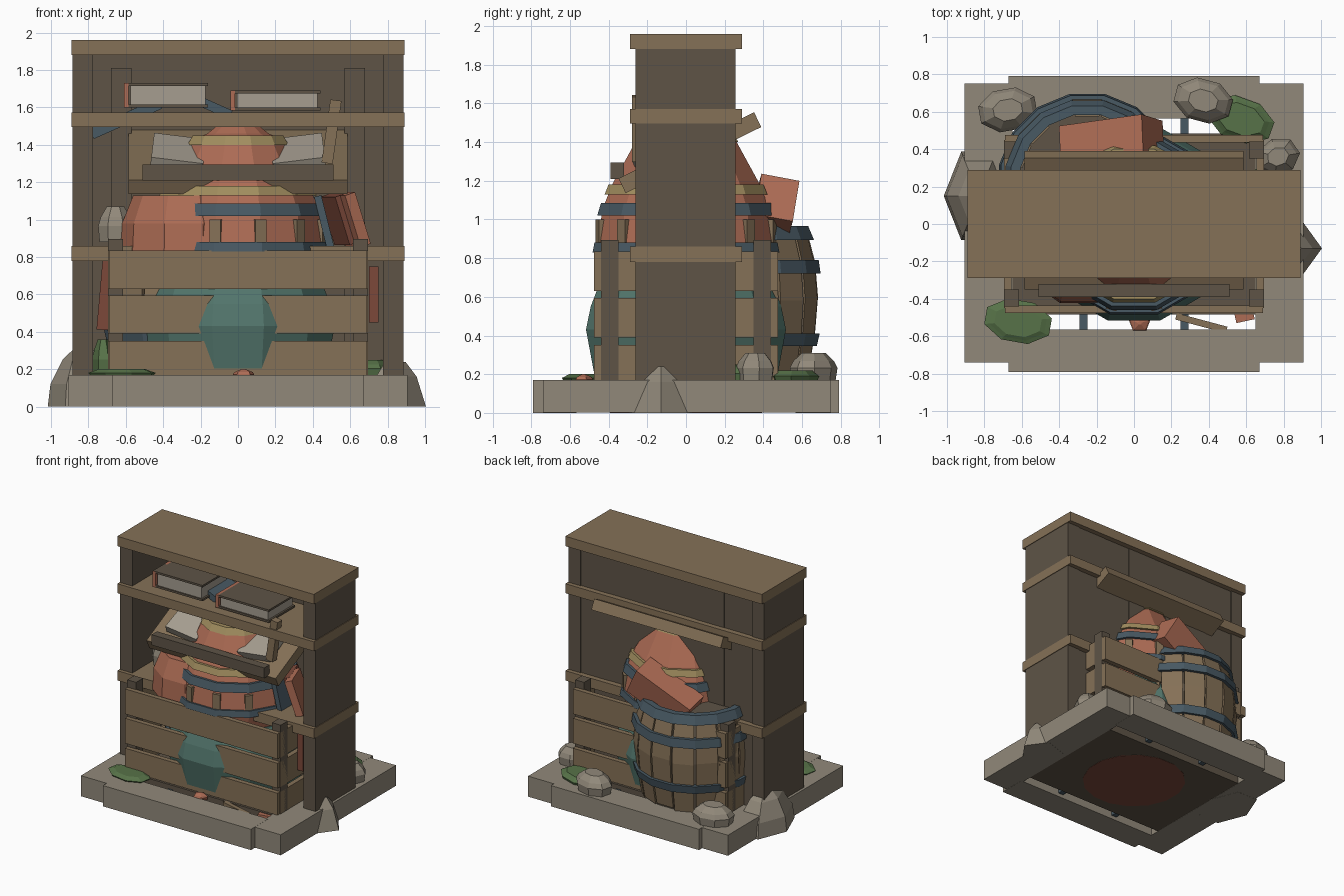
import bpy, bmesh, math
from mathutils import Matrix, Vector

if "Cube" in bpy.data.objects:
    bpy.data.objects.remove(bpy.data.objects["Cube"])


def material(name, rgb):
    m = bpy.data.materials.new(name)
    m.diffuse_color = (*rgb, 1)
    m.use_nodes = True
    m.node_tree.nodes["Principled BSDF"].inputs["Base Color"].default_value = m.diffuse_color
    return m


WOOD = material("light wood", (.235, .165, .095))
DARK = material("dark wood", (.112, .088, .062))
STONE = material("stone", (.285, .25, .195))
CLAY = material("clay", (.42, .15, .09))
TEAL = material("teal glaze", (.085, .18, .15))
SLATE = material("slate metal", (.065, .10, .125))
OCHRE = material("ochre", (.36, .27, .115))
MOSS = material("moss", (.095, .17, .065))
PAPER = material("paper", (.38, .34, .28))
RED = material("dark red", (.2, .065, .042))


def finish(bm, name, mat):
    bmesh.ops.recalc_face_normals(bm, faces=bm.faces)
    me = bpy.data.meshes.new(name)
    bm.to_mesh(me)
    bm.free()
    me.materials.append(mat)
    ob = bpy.data.objects.new(name, me)
    bpy.context.collection.objects.link(ob)
    return ob


def box(name, mat, c, s, rot=(0, 0, 0)):
    bm = bmesh.new()
    bmesh.ops.create_cube(bm, size=1)
    for v in bm.verts:
        v.co = Vector((v.co.x * s[0], v.co.y * s[1], v.co.z * s[2]))
    ob = finish(bm, name, mat)
    ob.location = c
    ob.rotation_euler = [math.radians(a) for a in rot]
    return ob


def span(name, mat, x0, x1, y0, y1, z0, z1):
    return box(name, mat, ((x0 + x1) / 2, (y0 + y1) / 2, (z0 + z1) / 2),
               (x1 - x0, y1 - y0, z1 - z0))


def lathe(name, mat, prof, center, n=12, closed=False, phase=.5):
    """Turn a (radius, height) profile; closed makes a ring section, otherwise ends are capped."""
    bm = bmesh.new()
    rings = []
    for r, z in prof:
        rings.append([bm.verts.new((center[0] + r * math.sin(2 * math.pi * (i + phase) / n),
                                    center[1] - r * math.cos(2 * math.pi * (i + phase) / n), z))
                      for i in range(n)])
    pairs = list(zip(rings, rings[1:]))
    if closed:
        pairs.append((rings[-1], rings[0]))
    else:
        bm.faces.new(rings[0])
        bm.faces.new(rings[-1])
    for a, b in pairs:
        for i in range(n):
            j = (i + 1) % n
            bm.faces.new((a[i], a[j], b[j], b[i]))
    return finish(bm, name, mat)


def band(name, mat, center, r0, r1, z0, z1, n=12, t=.05):
    return lathe(name, mat, [(r0, z0), (r1, z1), (r1 - t, z1), (r0 - t, z0)], center, n, True)


def lump(name, mat, x, y, z0, z1, rx, ry, turn=0, n=7, top=.5):
    """Faceted stone or moss clump with a flat base."""
    h = z1 - z0
    ob = lathe(name, mat, [(.92, 0), (1, h * .45), (.85, h * .7), (top, h)], (0, 0), n)
    ob.location = (x, y, z0)
    ob.scale = (rx, ry, 1)
    ob.rotation_euler.z = math.radians(turn)
    return ob


# Stone plinth made from edge slabs around a floor
span("base_front", STONE, -.67, .67, -.79, -.565, 0, .17)
span("base_back", STONE, -.67, .67, .565, .79, 0, .17)
for s in (-1, 1):
    a, b = sorted((s * .65, s * .905))
    span("base_side", STONE, a, b, -.74, .75, .001, .169)
    box("base_strap", SLATE, (s * .27, 0, .08), (.045, 1.14, .1))
span("base_floor", DARK, -.65, .65, -.485, .485, .002, .165)
lathe("floor_disc", RED, [(.4, .0), (.4, .03)], (0, 0), 16)

# Cabinet sides, back and shelf boards
for s in (-1, 1):
    a, b = sorted((s * .775, s * .885))
    span("cabinet_side", DARK, a, b, -.26, .255, .17, 1.9)
    a, b = sorted((s * .57, s * .68))
    span("back_batten", DARK, a, b, .16, .22, .17, 1.81)
for i in range(6):
    x = -.78 + i * .26
    span("back_plank", DARK, x, x + .26, .2, .245 + .003 * (i % 2), .17, 1.9)
span("top_board", WOOD, -.89, .89, -.29, .29, 1.88, 1.96)
span("middle_shelf", WOOD, -.89, .89, -.29, .29, 1.495, 1.572)
span("lower_shelf", WOOD, -.89, .89, -.29, .29, .78, .86)

# Sloping reading board with front lip and open pages
box("reading_board", WOOD, (0, .02, 1.345), (1.17, .78, .085), (26, 0, 0))
span("reading_lip", DARK, -.51, .51, -.39, -.32, 1.21, 1.295)
for s in (-1, 1):
    box("open_page", PAPER, (s * .32, -.13, 1.355), (.28, .3, .06), (26, s * -7, 0))
box("writing_stick", WOOD, (.5, -.25, 1.47), (.06, .06, .34), (0, 8, 0))

# Slatted crate: corner posts and planks on all four sides
for sx in (-1, 1):
    for sy in (-1, 1):
        box("crate_post", DARK, (sx * .655, sy * .395, .53), (.08, .09, .73))
for z0, z1 in ((.17, .35), (.39, .595), (.63, .835)):
    for s in (-1, 1):
        box("crate_plank", WOOD, (0, s * .455, (z0 + z1) / 2), (1.38, .04, z1 - z0))
        box("crate_end_plank", WOOD, (s * .675, 0, (z0 + z1) / 2), (.04, .9, z1 - z0))

# Tall vessel with teal belly and clay shoulder
lathe("vessel_belly", TEAL, [(.485, .17), (.535, .43), (.51, .55), (.45, .7)], (0, 0))
lathe("vessel_shoulder", CLAY, [(.44, .7), (.475, .88), (.445, 1.06), (.39, 1.19), (.26, 1.42),
                                (.17, 1.46), (.08, 1.53)], (0, 0))
band("vessel_low_hoop", SLATE, (0, 0), .50, .49, .83, .88)
band("vessel_high_hoop", SLATE, (0, 0), .475, .455, 1.02, 1.085)
band("vessel_collar", OCHRE, (0, 0), .435, .415, 1.13, 1.18)
band("vessel_lip", OCHRE, (0, 0), .28, .25, 1.4, 1.45)
for i in range(12):
    a = math.radians(30 * i + 15)
    box("vessel_rib", WOOD, (.455 * math.sin(a), -.455 * math.cos(a), .94),
        (.06, .04, .12), (0, 0, 30 * i + 15))

# Stave barrel behind the cabinet: dark core, separate bulged staves, hoops
BC = (-.25, .225)
core = [(.39, .17), (.43, .4), (.445, .58), (.43, .76), (.385, .93)]
lathe("barrel_core", DARK, core, BC, 16)
N = 16
for i in range(N):
    bm = bmesh.new()
    rows = []
    for r, z in core:
        row = []
        for dr in (-.03, .02):
            for d in (-.46, .46):
                a = 2 * math.pi * (i + d) / N
                row.append(bm.verts.new((BC[0] + (r + dr) * math.sin(a),
                                         BC[1] - (r + dr) * math.cos(a), z + .01 * (i % 3))))
        rows.append(row)
    loop = (0, 1, 3, 2)
    for p, q in zip(rows, rows[1:]):
        for k in range(4):
            u, v = loop[k], loop[(k + 1) % 4]
            bm.faces.new((p[u], p[v], q[v], q[u]))
    for row in (rows[0], rows[-1]):
        bm.faces.new([row[k] for k in loop])
    finish(bm, "barrel_stave", WOOD)
for r0, r1, z0, z1 in ((.46, .475, .345, .41), (.48, .47, .72, .79), (.445, .415, .895, .965)):
    band("barrel_hoop", SLATE, BC, r0, r1, z0, z1, N)
# Clay jar and leaning tile standing in the barrel
lathe("clay_jar", CLAY, [(.34, .8), (.33, .98), (.27, 1.13)], (-.29, -.1), 10)
box("clay_tile", CLAY, (-.12, .44, 1.0), (.5, .2, .24), (-12, -27, 8))

# Books on the middle shelf
for x, z, w, h in ((-.385, 1.665, .45, .13), (.2, 1.637, .48, .105)):
    box("book_pages", PAPER, (x + .01, -.06, z), (w - .05, .32, h - .03))
    for s in (-1, 1):
        box("book_cover", DARK, (x, -.06, z + s * (h / 2 - .008)), (w, .34, .016))
    box("book_spine", CLAY, (x - w / 2 + .012, -.06, z), (.024, .345, h))
box("slanted_book", SLATE, (-.6, 0, 1.54), (.4, .3, .06), (0, -24, 0))
box("slanted_book_end", SLATE, (-.13, 0, 1.6), (.2, .28, .05), (0, 24, 0))

# Leaning books and a pebble on the lower shelf
box("leaning_book", CLAY, (.6, -.08, 1.0), (.06, .24, .29), (0, -18, 20))
box("leaning_book_dark", RED, (.54, -.02, 1.0), (.05, .24, .27), (0, -18, 20))
box("slate_tablet", SLATE, (.46, -.05, .99), (.04, .24, .28), (0, -14, 0))
lump("shelf_pebble", STONE, -.655, -.02, .88, 1.07, .095, .095)
box("red_book", RED, (-.71, -.08, .6), (.06, .3, .38), (0, 5, 0))
box("red_book_right", RED, (.725, -.08, .6), (.05, .3, .3))

# Rocks, moss and broken bits around the plinth
lump("rock_back_left", STONE, -.675, .61, .17, .31, .165, .12, 10, 8)
lump("rock_back_right", STONE, .37, .66, .17, .31, .165, .12, -15, 8)
lump("rock_right", STONE, .77, .36, .17, .31, .12, .1, 20, 7)
lathe("rock_large_left", STONE, [(.26, 0), (.24, .12), (.15, .25), (.08, .3)], (0, 0), 6)
left = bpy.context.collection.objects["rock_large_left"]
left.location, left.scale = (-.83, .15, 0), (.72, 1.05, 1)
lathe("rock_large_right", STONE, [(.17, 0), (.12, .16), (.06, .24)], (.835, -.13), 5, phase=1.25)
lump("moss_front", MOSS, -.62, -.52, .165, .2, .19, .12, -10, 8, .7)
lump("moss_back", MOSS, .57, .56, .165, .22, .19, .12, -20, 8, .7)
lump("moss_side", MOSS, .72, .2, .165, .25, .1, .14, 0, 7)
lump("moss_left", MOSS, -.72, -.1, .165, .36, .06, .14, 0, 7)
box("wood_scrap", WOOD, (.36, -.53, .15), (.28, .035, .035), (0, 0, -15))
box("clay_shard", CLAY, (.59, -.49, .14), (.1, .06, .04), (0, 0, 12))
lump("clay_chip", CLAY, .03, -.53, .15, .2, .06, .05, 0, 5, .2)
